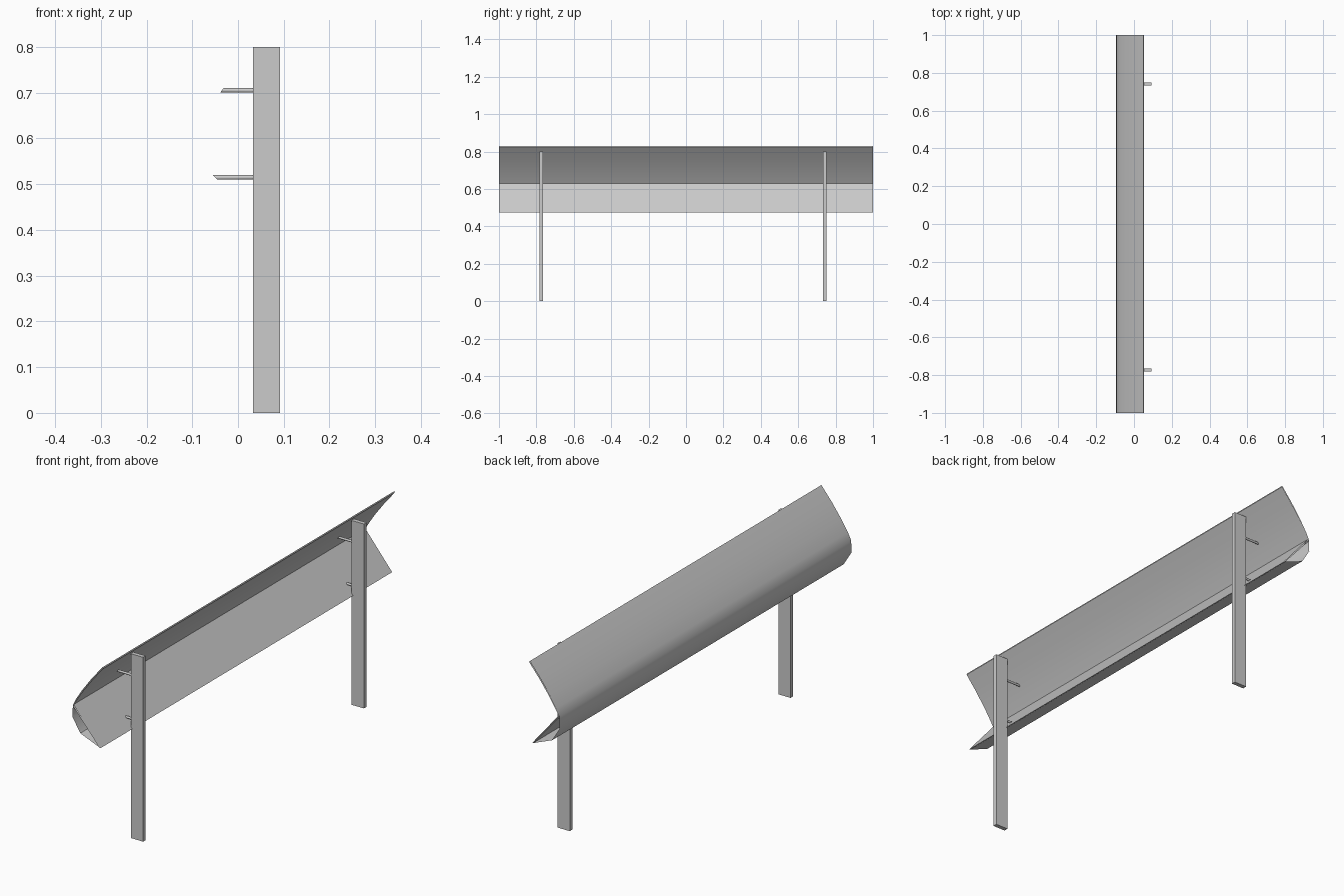
import bpy, bmesh, math
from mathutils import Vector

if "Cube" in bpy.data.objects:
    bpy.data.objects.remove(bpy.data.objects["Cube"])


def make_object(name, bm):
    bmesh.ops.recalc_face_normals(bm, faces=bm.faces[:])
    mesh = bpy.data.meshes.new(name)
    bm.to_mesh(mesh)
    bm.free()
    ob = bpy.data.objects.new(name, mesh)
    bpy.context.collection.objects.link(ob)
    return ob


def sweep(name, profile):
    """Open-ended loop of (x, z) points swept along the rail length."""
    bm = bmesh.new()
    ends = [[bm.verts.new((x, y, z)) for x, z in profile] for y in (-1, 1)]
    for i in range(len(profile)):
        j = (i + 1) % len(profile)
        bm.faces.new((ends[0][i], ends[0][j], ends[1][j], ends[1][i]))
    return make_object(name, bm)


def shade(ob, angle):
    bpy.ops.object.select_all(action='DESELECT')
    ob.select_set(True)
    bpy.context.view_layer.objects.active = ob
    bpy.ops.object.shade_smooth_by_angle(angle=math.radians(angle))


def post(name, y):
    bm = bmesh.new()
    bmesh.ops.create_cube(bm, size=1)
    bmesh.ops.scale(bm, vec=(0.059, 0.018, 0.8), verts=bm.verts)
    bmesh.ops.translate(bm, vec=(0.0625, y, 0.4), verts=bm.verts)
    make_object(name, bm)


def rod(name, y, z, x_end, slope):
    """Thin horizontal rod whose far end is cut to follow the panel."""
    sides, r = 12, 0.005
    bm = bmesh.new()
    rings = [[], []]
    for k in range(sides):
        a = 2 * math.pi * k / sides
        dy, dz = r * math.cos(a), r * math.sin(a)
        rings[0].append(bm.verts.new((0.034, y + dy, z + dz)))
        rings[1].append(bm.verts.new((x_end + slope * dz, y + dy, z + dz)))
    for i in range(sides):
        j = (i + 1) % sides
        bm.faces.new((rings[0][i], rings[0][j], rings[1][j], rings[1][i]))
    for ring in rings:
        bm.faces.new(ring)
    shade(make_object(name, bm), 40)


# Curved deflector: outer skin down to the lower lip, then the flat inner
# plate up to the fold and the inner skin back to the upper lip
outer = [(0.05, 0.829), (0.0, 0.769), (-0.047, 0.705), (-0.077, 0.658),
         (-0.093, 0.626), (-0.094, 0.574), (-0.057, 0.514), (0.04, 0.475)]
inner = [(-0.089, 0.630), (-0.073, 0.656), (-0.043, 0.702), (0.004, 0.765),
         (0.052, 0.823)]
shade(sweep("panel", outer + inner), 35)

# Underside of the flat plate
sweep("plate_underside", [(0.036, 0.475), (-0.092, 0.622)][:2] + [(-0.091, 0.624)])

# Posts with their fixing rods
for side, y in (("near", -0.773), ("far", 0.741)):
    post(side + "_post", y)
    rod(side + "_upper_rod", y, 0.705, -0.0355, 0.7)
    rod(side + "_lower_rod", y, 0.515, -0.05, -0.9)
